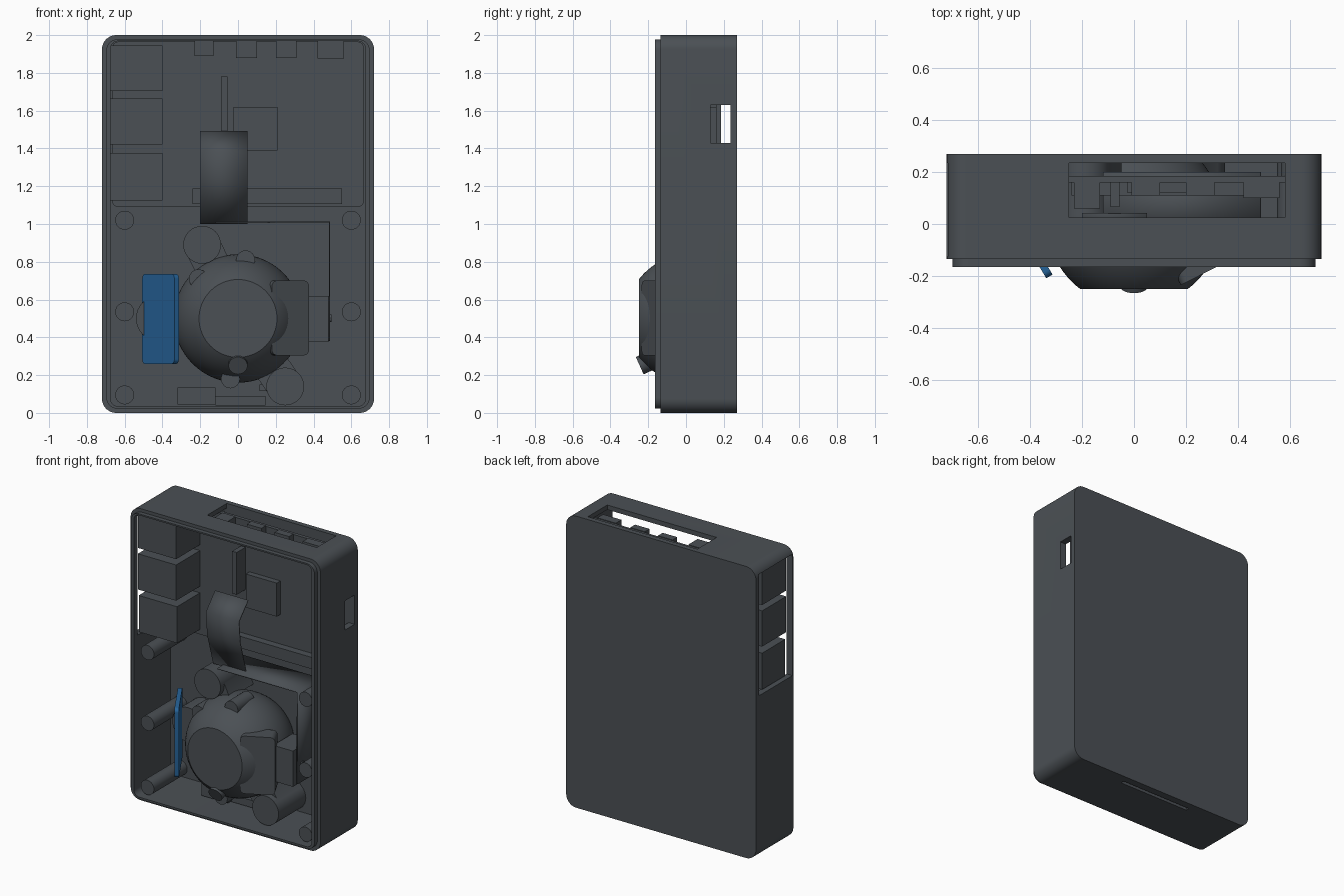
import bpy, bmesh
from math import radians, sqrt, atan2
from mathutils import Matrix, Vector

if "Cube" in bpy.data.objects:
    bpy.data.objects.remove(bpy.data.objects["Cube"])

def material(name, rgb):
    m = bpy.data.materials.new(name)
    m.diffuse_color = (*rgb, 1)
    m.use_nodes = True
    m.node_tree.nodes["Principled BSDF"].inputs["Base Color"].default_value = m.diffuse_color
    return m

DARK = material("charcoal", (0.07, 0.08, 0.09))
BLUE = material("blue", (0.02, 0.13, 0.33))

def finish(name, bm, mat=DARK):
    bmesh.ops.recalc_face_normals(bm, faces=bm.faces[:])
    me = bpy.data.meshes.new(name)
    bm.to_mesh(me)
    bm.free()
    ob = bpy.data.objects.new(name, me)
    bpy.context.collection.objects.link(ob)
    me.materials.append(mat)
    return ob

def box(name, x, y, z, r=0, mat=DARK):
    """Box from three ranges; r rounds the edges that run along y."""
    bm = bmesh.new()
    bmesh.ops.create_cube(bm, size=1)
    for v in bm.verts:
        v.co = [(a + b) / 2 + c * (b - a) for c, (a, b) in zip(v.co, (x, y, z))]
    if r:
        es = [e for e in bm.edges if abs(e.verts[0].co.y - e.verts[1].co.y) > 1e-5]
        bmesh.ops.bevel(bm, geom=es, offset=r, segments=10, profile=0.5, affect='EDGES')
    return finish(name, bm, mat)

def rod(name, a, b, r, seg=32):
    """Cylinder between two points."""
    a, b = Vector(a), Vector(b)
    bm = bmesh.new()
    bmesh.ops.create_cone(bm, cap_ends=True, segments=seg, radius1=r, radius2=r, depth=(b - a).length)
    rot = (b - a).to_track_quat('Z', 'Y').to_matrix().to_4x4()
    bm.transform(Matrix.Translation((a + b) / 2) @ rot)
    return finish(name, bm)

def boolean(ob, other, op='DIFFERENCE'):
    m = ob.modifiers.new("bool", 'BOOLEAN')
    m.operation, m.object, m.solver = op, other, 'EXACT'
    bpy.context.view_layer.objects.active = ob
    bpy.ops.object.modifier_apply(modifier=m.name)
    bpy.data.objects.remove(other)

def spin(ob, pivot, axis, deg):
    p = Matrix.Translation(pivot)
    ob.data.transform(p @ Matrix.Rotation(radians(deg), 4, axis) @ p.inverted())

FLOOR = 0.235

# Case shell with lip and port openings
case = box("case_shell", (-.72, .72), (-.135, .27), (0, 2), .075)
boolean(case, box("lip", (-.697, .697), (-.165, -.1), (.022, 1.978), .06), 'UNION')
for x, y, z, r in [((-.675, .675), (-.3, FLOOR), (.035, 1.968), .04),
                   ((-.25, .58), (.025, FLOOR), (1.9, 2.1), 0),
                   ((.6, .8), (.13, FLOOR), (1.43, 1.63), 0),
                   ((-.8, -.6), (-.125, FLOOR), (1.12, 1.95), 0),
                   ((-.27, .27), (.195, .22), (-.1, .1), 0)]:
    boolean(case, box("cutter", x, y, z, r))

# Screw bosses for the missing front cover
for x in (-.6, .6):
    for z in (.095, .535, 1.02):
        b = rod("screw_boss", (x, -.125, z), (x, FLOOR + .01, z), .05)
        boolean(b, rod("cutter", (x, -.3, z), (x, .15, z), .026))

# Main circuit board on standoffs
board = box("main_board", (-.665, .665), (.16, .185), (1.09, 1.965), .03)
for x in (-.3, .61):
    for z in (1.145, 1.91):
        s = rod("board_standoff", (x, .185, z), (x, FLOOR + .01, z), .045)
        for part in (board, s):
            boolean(part, rod("cutter", (x, 0, z), (x, .225, z), .022))

# Connectors and chips on the board
for name, x, y0, z in [
        ("side_port", (-.69, -.4), -.09, (1.125, 1.375)),
        ("side_port", (-.69, -.4), -.1, (1.42, 1.665)),
        ("side_port", (-.69, -.4), -.1, (1.705, 1.945)),
        ("round_jack", (-.23, -.13), .06, (1.89, 1.97)),
        ("video_port", (-.01, .1), .11, (1.88, 1.97)),
        ("video_port", (.2, .31), .11, (1.88, 1.97)),
        ("power_port", (.42, .56), .1, (1.875, 1.97)),
        ("camera_socket", (-.09, -.055), .065, (1.49, 1.78)),
        ("processor", (-.025, .21), .12, (1.39, 1.62)),
        ("pin_header", (-.24, .55), .11, (1.107, 1.187))]:
    box(name, x, (y0, .161), z)

# Folded flat cable from the board to the sensor
def ribbon(name, pts, width):
    bm = bmesh.new()
    rows = [[bm.verts.new(Vector(p) + Vector(width) * k) for k in (0, 1)] for p in pts]
    for (a, b), (c, d) in zip(rows, rows[1:]):
        bm.faces.new((a, b, d, c))
    ob = finish(name, bm)
    m = ob.modifiers.new("thickness", 'SOLIDIFY')
    m.thickness, m.offset = .008, 0

ribbon("upper_cable", [(-.2, .04, 1.49), (-.2, -.06, 1.38), (-.2, -.045, 1.22), (-.2, .02, 1.0)], (.25, 0, 0))
ribbon("side_cable", [(-.12, -.05, 1.01), (.484, -.05, 1.01), (.484, -.05, .38)], (0, .25, 0))

# Control ball, flattened front and back
bm = bmesh.new()
bmesh.ops.create_uvsphere(bm, u_segments=64, v_segments=40, radius=.34)
bm.transform(Matrix.Translation((0, .02, .5)) @ Matrix.Rotation(radians(90), 4, 'X'))
for y, n in ((-.25, -1), (FLOOR, 1)):
    cut = bmesh.ops.bisect_plane(bm, geom=bm.verts[:] + bm.edges[:] + bm.faces[:],
                                 plane_co=(0, y, 0), plane_no=(0, n, 0), clear_outer=True)
    edges = [e for e in cut['geom_cut'] if isinstance(e, bmesh.types.BMEdge)]
    bmesh.ops.holes_fill(bm, edges=edges)
ball = finish("ball", bm)

# Bearing rollers showing around the ball
for x, z in ((-.21, .71), (.04, .81), (-.04, .18)):
    rod("bearing_roller", (x, -.13, z), (x, .05, z), .05, 24)

# Ball support posts reaching toward the ball
for x, z in ((-.19, .89), (.25, .14)):
    d = Vector((-x, 0, .5 - z))
    arm = rod("ball_support_post", (x, -.06, z), (x, FLOOR + .01, z), .1)
    web = box("web", (x, x + .13), (-.02, FLOOR + .01), (z - .095, z + .095))
    spin(web, (x, 0, z), 'Y', -atan2(d.z, d.x) * 57.29578)
    boolean(arm, web, 'UNION')
    boolean(arm, rod("cutter", (x, -.2, z), (x, .15, z), .024))

# Side drum behind the blue board
rod("side_drum", (-.42, .06, .5), (-.42, FLOOR + .01, .5), .12)

# Sensor holder leaning against the ball
holder = box("sensor_holder", (.18, .40), (-.235, -.12), (.305, .7), .03)
spin(holder, (.18, -.235, .5), 'Z', 27)
box("sensor_block", (.33, .48), (-.09, .12), (.375, .62))
rod("sensor_pin", (.478, 0, .5), (.495, 0, .5), .02, 16)

# Light peg tilted out of the lower ball
axis = Vector((0, .91, .41))
tip = Vector((0, -.245, .25))
rod("light_peg", tip, tip + axis * .3, .05)

# Bottom modules beside the floor slot
box("lower_module", (-.32, -.12), (.06, .18), (.045, .135))
box("lower_strip", (-.12, .145), (.1, .18), (.04, .09))
box("lower_tab", (.115, .17), (.1, .18), (.115, .15))

# Tilted blue board with four screw holes
c = Vector((-.41, -.06, .4975))
plate = box("blue_board", (c.x - .165, c.x + .165), (c.y - .014, c.y + .014), (.26, .735), .025, BLUE)
for x in (-.13, .13):
    for z in (-.2, .2):
        boolean(plate, rod("cutter", (c.x + x, c.y - .1, c.z + z), (c.x + x, c.y + .1, c.z + z), .018, 20))
spin(plate, c, 'Z', -59)

# Smooth curved surfaces while keeping hard edges
for ob in bpy.context.collection.objects:
    bpy.context.view_layer.objects.active = ob
    ob.select_set(True)
bpy.ops.object.shade_smooth_by_angle(angle=radians(30))
